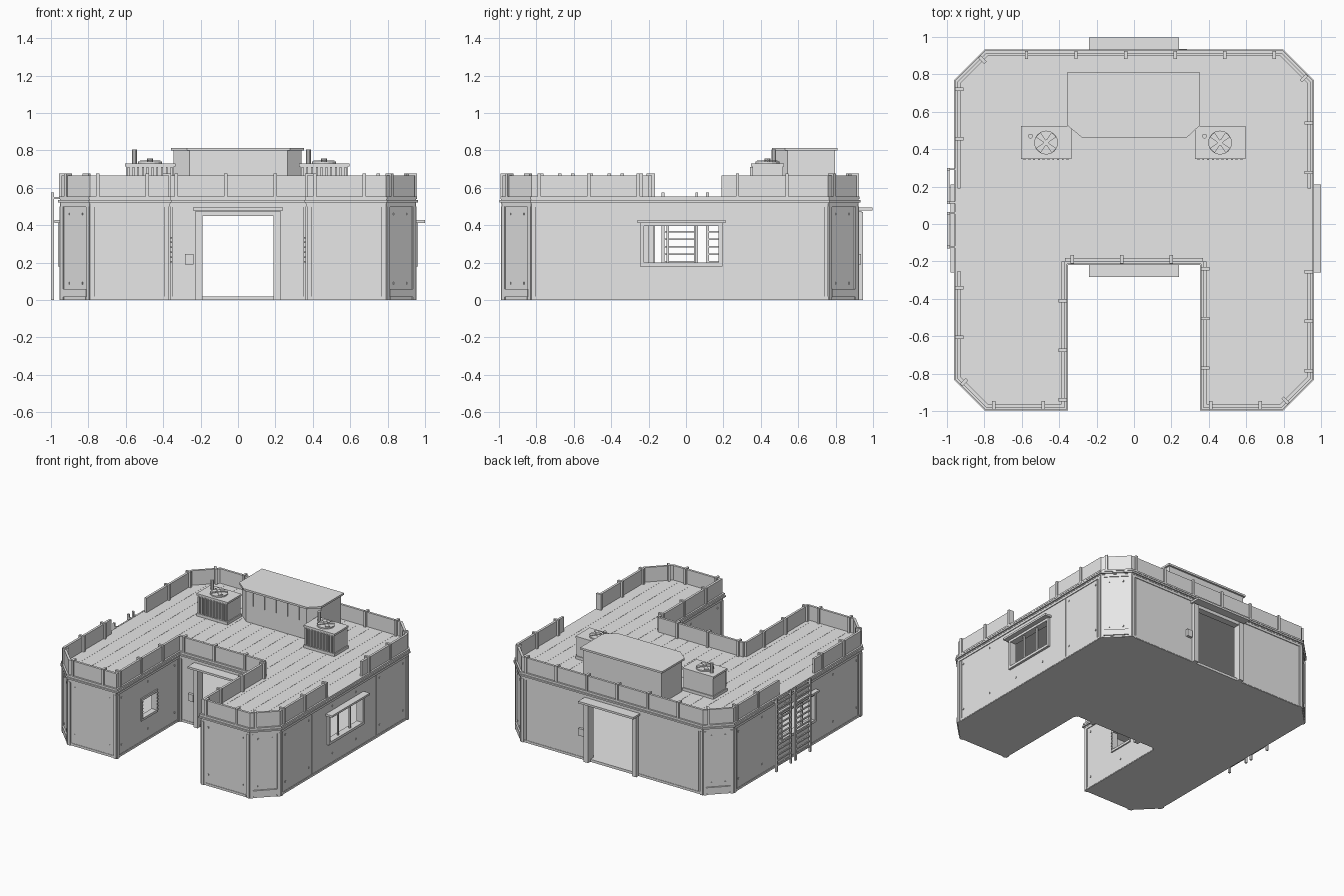
import bpy
import bmesh
from math import cos, sin, pi
from mathutils import Vector, Matrix

cube = bpy.data.objects.get("Cube")
if cube:
    bpy.data.objects.remove(cube)

grey = bpy.data.materials.new("light_grey")
grey.use_nodes = True
COLOUR = (0.8, 0.8, 0.8, 1)
grey.diffuse_color = COLOUR
grey.node_tree.nodes["Principled BSDF"].inputs["Base Color"].default_value = COLOUR

parts = {}


def part(name):
    return parts.setdefault(name, bmesh.new()) if name not in parts else parts[name]


def prism(name, pts, z0, z1):
    bm = part(name)
    low = [bm.verts.new((x, y, z0)) for x, y in pts]
    top = [bm.verts.new((x, y, z1)) for x, y in pts]
    bm.faces.new(low[::-1])
    bm.faces.new(top)
    n = len(pts)
    for i in range(n):
        j = (i + 1) % n
        bm.faces.new((low[i], low[j], top[j], top[i]))


def box(name, x0, x1, y0, y1, z0, z1):
    prism(name, [(x0, y0), (x1, y0), (x1, y1), (x0, y1)], z0, z1)


def cylinder(name, x, y, r, z0, z1, sides=16):
    ring = [(x + r * cos(2 * pi * i / sides), y + r * sin(2 * pi * i / sides)) for i in range(sides)]
    prism(name, ring, z0, z1)


# U-shaped plan with chamfered outer corners, grown outward by o
def footprint(o=0.0):
    x, f, b, c = 0.945 + o, -0.98 - o, 0.915 + o, 0.155 + 0.586 * o
    n, m = 0.37 - o, -0.2 - o
    return [(n, f), (x - c, f), (x, f + c), (x, b - c), (x - c, b), (c - x, b),
            (-x, b - c), (-x, f + c), (c - x, f), (-n, f), (-n, m), (n, m)]


PLAN = [Vector(p) for p in footprint()]
RIGHT, BACK, LEFT, NOTCH_L, NOTCH_BACK, NOTCH_R = 2, 4, 6, 9, 10, 11


def edge_length(e):
    return (PLAN[(e + 1) % 12] - PLAN[e]).length


# Box on a wall: u along it, d outward from it
def wall_box(name, e, u0, u1, d0, d1, z0, z1):
    a, b = PLAN[e], PLAN[(e + 1) % 12]
    t = (b - a).normalized()
    n = Vector((t.y, -t.x))
    prism(name, [a + t * u + n * d for u, d in ((u0, d1), (u0, d0), (u1, d0), (u1, d1))][::-1], z0, z1)


# Openings per wall: start, end, bottom, top
def centred(e, mid, half, z0, z1):
    return (mid - half, mid + half, z0, z1)


door_u = {BACK: edge_length(BACK) / 2, NOTCH_BACK: edge_length(NOTCH_BACK) / 2}
window_u = {RIGHT: 0.80, LEFT: 0.785}
small_u = {NOTCH_L: 0.40, NOTCH_R: 0.38}
openings = {}
for e, u in door_u.items():
    openings[e] = centred(e, u, 0.195, 0.02, 0.45)
for e, u in window_u.items():
    openings[e] = centred(e, u, 0.2, 0.2, 0.395)
for e, u in small_u.items():
    openings[e] = centred(e, u, 0.085, 0.2, 0.34)

# Floor, roof slab and cornice
prism("floor", footprint(0.002), 0, 0.02)
prism("roof", footprint(0.008), 0.515, 0.55)
prism("cornice", footprint(0.018), 0.522, 0.534)
prism("cornice", footprint(0.013), 0.54, 0.553)

# Walls, corner strips, skirting, seams and bolts
for e in range(12):
    L = edge_length(e)
    if e in openings:
        a, b, z0, z1 = openings[e]
        wall_box("walls", e, 0, a, -0.03, 0, 0.02, 0.52)
        wall_box("walls", e, b, L, -0.03, 0, 0.02, 0.52)
        wall_box("walls", e, a, b, -0.03, 0, z1, 0.52)
        if z0 > 0.03:
            wall_box("walls", e, a, b, -0.03, 0, 0.02, z0)
    else:
        wall_box("walls", e, 0, L, -0.03, 0, 0.02, 0.52)
    wall_box("wall_trim", e, 0, L, 0, 0.006, 0.497, 0.515)
    for u in (0, L - 0.022):
        wall_box("corner_strips", e, u, u + 0.022, 0, 0.009, 0, 0.5)
    if e in door_u:
        spans = [(0.03, openings[e][0] - 0.045), (openings[e][1] + 0.045, L - 0.03)]
    else:
        spans = [(0.03, L - 0.03)]
    for a, b in spans:
        wall_box("skirting", e, a, b, 0, 0.004, 0.004, 0.018)
    if e in (1, 3, 5, 7):
        wall_box("corner_feet", e, 0.02, L - 0.02, 0, 0.012, 0.015, 0.06)
    if L > 1:
        for u in (0.04, L / 2 - 0.4, L / 2 + 0.4, L - 0.04):
            wall_box("wall_seams", e, u - 0.002, u + 0.002, 0, 0.003, 0.02, 0.497)
    if e not in door_u:
        k = max(2, round(L / 0.27))
        for i in range(k):
            u = 0.06 + i * (L - 0.12) / (k - 1)
            for z in (0.09, 0.46):
                wall_box("bolts", e, u - 0.004, u + 0.004, 0, 0.005, z - 0.006, z + 0.006)

# Parapet panels and clips, open above the side windows
gaps = {RIGHT: (0.575, 1.015), LEFT: (0.57, 1.01)}
for e in range(12):
    L = edge_length(e)
    g0, g1 = gaps.get(e, (L, L))
    for a, b in ((0, g0), (g1, L)):
        if b > a:
            wall_box("parapet", e, a, b, -0.018, 0, 0.55, 0.667)
    u = 0.04
    while u < L:
        if not g0 < u < g1:
            wall_box("parapet_clips", e, u - 0.009, u + 0.009, -0.034, 0.011, 0.553, 0.676)
        u += 0.265

# Doorways with posts, lintel and canopy
for e, u in door_u.items():
    for s in (-1, 1):
        a, b = sorted((u + s * 0.19, u + s * 0.228))
        wall_box("door_frames", e, a, b, -0.035, 0.03, 0, 0.47)
    wall_box("door_frames", e, u - 0.228, u + 0.228, -0.03, 0.022, 0.45, 0.475)
    wall_box("door_canopies", e, u - 0.24, u + 0.24, 0, 0.083, 0.478, 0.494)
    wall_box("keypads", e, u - 0.283, u - 0.238, 0, 0.02, 0.19, 0.245)


# Window surround
def window_frame(e, w, proud):
    a, b, z0, z1 = openings[e]
    for u0, u1 in ((a - w, a), (b, b + w)):
        wall_box("window_frames", e, u0, u1, -0.035, proud, z0 - w, z1 + w)
    for h0, h1 in ((z0 - w, z0), (z1, z1 + w)):
        wall_box("window_frames", e, a, b, -0.035, proud, h0, h1)


for e, u in window_u.items():
    window_frame(e, 0.02, 0.018)
    for m in (-0.073, 0.073):
        wall_box("window_bars", e, u + m - 0.006, u + m + 0.006, -0.012, 0, 0.2, 0.395)
    wall_box("window_canopies", e, u - 0.235, u + 0.235, 0, 0.055 if e == RIGHT else 0.035, 0.413, 0.428)
for e in small_u:
    window_frame(e, 0.018, 0.01)
    for i in range(6):
        for u in (openings[e][0] - 0.009, openings[e][1] + 0.009):
            wall_box("bolts", e, u - 0.004, u + 0.004, 0.01, 0.016, 0.2 + i * 0.026, 0.208 + i * 0.026)

# Roof plank ribs, shortened behind the notch
for i in range(-8, 9):
    x = i * 0.105
    y0 = -0.17 if abs(x) < 0.41 else -0.94 + max(0, abs(x) - 0.76)
    y1 = 0.88 - max(0, abs(x) - 0.76)
    box("roof_ribs", x - 0.003, x + 0.003, y0, y1, 0.55, 0.554)


# Rooftop house with chamfered front corners and flat cap
def house_plan(o):
    l, r, f, b = -0.345 - o, 0.34 + o, 0.473 - o, 0.797 + o
    return [(l + 0.085, f), (r - 0.075, f), (r, f + 0.07), (r, b), (l, b), (l, f + 0.07)]


prism("rooftop_house", house_plan(0), 0.55, 0.8)
prism("rooftop_house_cap", house_plan(0.014), 0.799, 0.814)
for i in range(5):
    x = -0.2 + i * 0.1
    box("rooftop_house_seams", x - 0.003, x + 0.003, 0.469, 0.474, 0.69, 0.798)

# Rooftop cooling units
for cx in (-0.47, 0.46):
    box("cooling_units", cx - 0.128, cx + 0.128, 0.355, 0.518, 0.55, 0.715)
    box("cooling_units", cx - 0.135, cx + 0.135, 0.348, 0.525, 0.715, 0.73)
    box("cooling_units", cx - 0.135, cx + 0.135, 0.348, 0.525, 0.55, 0.575)
    for i in range(10):
        x = cx - 0.115 + i * 0.0255
        box("cooling_fins", x - 0.005, x + 0.005, 0.342, 0.356, 0.58, 0.71)
    cylinder("fan_rings", cx, 0.435, 0.064, 0.73, 0.74)
    cylinder("fan_hubs", cx, 0.435, 0.016, 0.74, 0.756, 8)
    for k in range(4):
        a = k * pi / 2 + pi / 4
        t, n = Vector((cos(a), sin(a))), Vector((-sin(a), cos(a)))
        c = Vector((cx, 0.435))
        prism("fan_blades", [c + t * 0.01 - n * 0.008, c + t * 0.06 - n * 0.018,
                             c + t * 0.06 + n * 0.018, c + t * 0.01 + n * 0.008], 0.745, 0.75)
    cylinder("exhaust_pipes", cx - 0.083, 0.47, 0.013, 0.73, 0.805, 10)

# Pair of ladders on the side wall
for y0, y1 in ((-0.13, 0.065), (0.108, 0.3)):
    for y in (y0, y1 - 0.014):
        box("ladder_rails", -1.0, -0.984, y, y + 0.014, 0, 0.575)
        box("ladder_brackets", -0.99, -0.94, y + 0.002, y + 0.012, 0.54, 0.552)
    for i in range(13):
        z = 0.04 + i * 0.04
        box("ladder_rungs", -0.997, -0.987, y0, y1, z, z + 0.01)

# Turn each collected part into an object
for name, bm in parts.items():
    bmesh.ops.recalc_face_normals(bm, faces=bm.faces)
    mesh = bpy.data.meshes.new(name)
    bm.to_mesh(mesh)
    bm.free()
    mesh.materials.append(grey)
    bpy.context.scene.collection.objects.link(bpy.data.objects.new(name, mesh))
